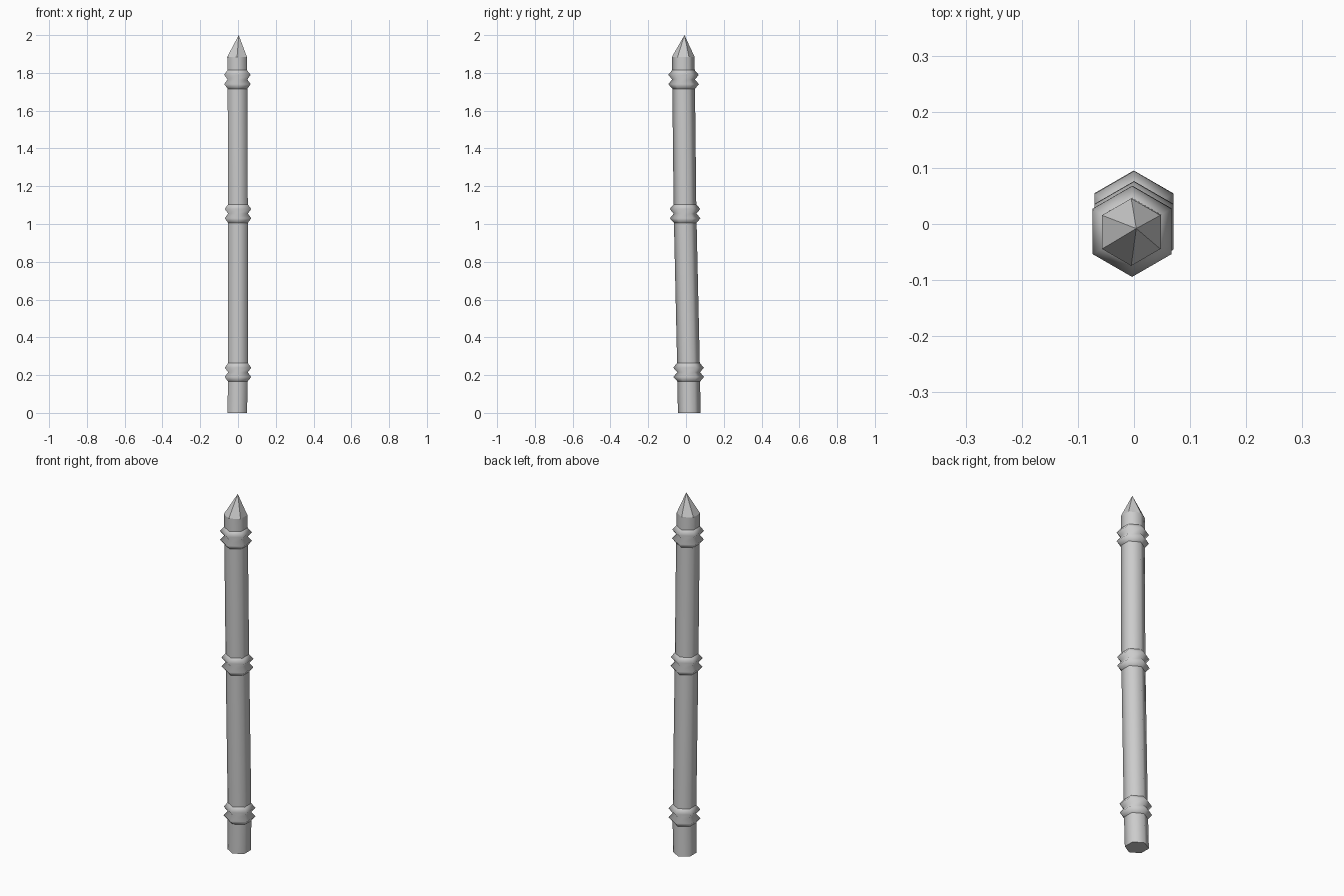
import bpy
import bmesh
from math import cos, sin, pi

SIDES = 6
SHAFT_R = 0.06
RING_R = 0.081

cube = bpy.data.objects.get("Cube")
if cube:
    bpy.data.objects.remove(cube, do_unlink=True)

grey = bpy.data.materials.new("weathered grey")
grey.use_nodes = True
colour = (0.6, 0.6, 0.6, 1)
grey.diffuse_color = colour
grey.node_tree.nodes["Principled BSDF"].inputs["Base Color"].default_value = colour

# Slightly bent centre line of the pole: (z, x, y)
PATH = [(0, -0.004, 0.017), (0.215, 0, 0.014), (1.055, 0, -0.005),
        (1.765, -0.003, -0.013), (1.885, -0.005, -0.0145)]


def centre(z):
    """Point on the centre line at height z."""
    for a, b in zip(PATH, PATH[1:]):
        if z <= b[0]:
            t = (z - a[0]) / (b[0] - a[0])
            return a[1] + t * (b[1] - a[1]), a[2] + t * (b[2] - a[2])
    return PATH[-1][1:]


def loft(name, stations, tip=None, cap=False, smooth=True):
    """Six-sided skin through (height, radius) stations."""
    bm = bmesh.new()
    loops = []
    for z, r in stations:
        cx, cy = centre(z)
        loops.append([bm.verts.new((cx + r * cos(pi / 2 + 2 * pi * i / SIDES),
                                    cy + r * sin(pi / 2 + 2 * pi * i / SIDES), z))
                      for i in range(SIDES)])
    for low, high in zip(loops, loops[1:]):
        for i in range(SIDES):
            j = (i + 1) % SIDES
            bm.faces.new((low[i], low[j], high[j], high[i])).smooth = smooth
    if tip:
        point = bm.verts.new(tip)
        for i in range(SIDES):
            bm.faces.new((loops[-1][i], loops[-1][(i + 1) % SIDES], point))
    if cap:
        rim = bm.faces.new(loops[0][::-1])
        for edge in rim.edges:
            edge.smooth = False
    mesh = bpy.data.meshes.new(name)
    bm.to_mesh(mesh)
    bm.free()
    mesh.materials.append(grey)
    obj = bpy.data.objects.new(name, mesh)
    bpy.context.collection.objects.link(obj)
    return obj


# Shaft with a flat foot
loft("shaft", [(p[0], SHAFT_R) for p in PATH], cap=True)

# Faceted point
loft("pointed_tip", [(PATH[-1][0], SHAFT_R)], tip=(0.004, -0.008, 2))

# Double-ridged bands
for name, z in (("lower_band", 0.215), ("middle_band", 1.055), ("upper_band", 1.765)):
    profile = [(z + k * 0.0245, RING_R if k % 2 else SHAFT_R) for k in range(-2, 3)]
    loft(name, profile)
